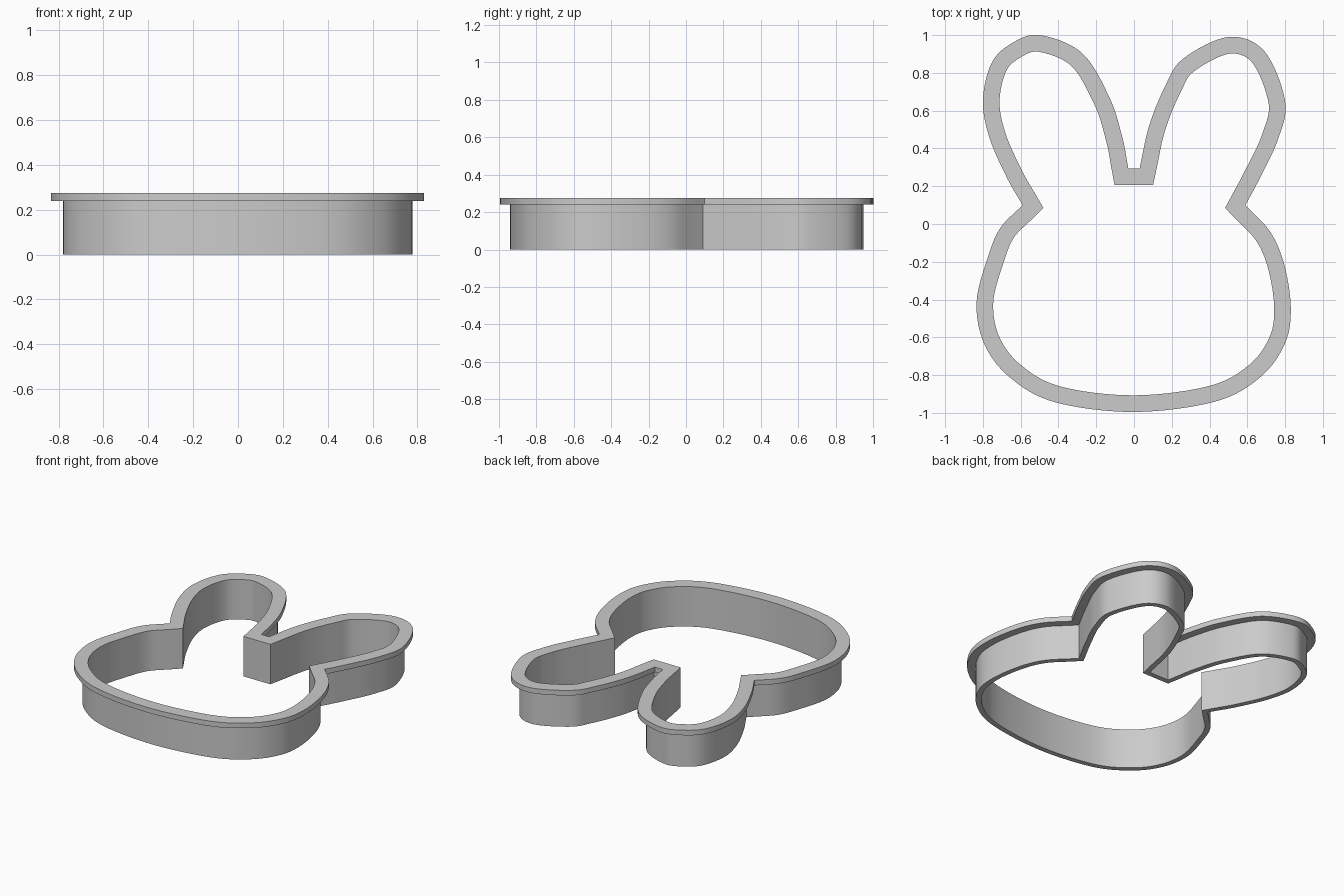
import bpy
import bmesh
import math
from mathutils import Vector

cube = bpy.data.objects.get("Cube")
if cube:
    bpy.data.objects.remove(cube, do_unlink=True)

RIM_WIDTH = 0.088
WALL_THICKNESS = 0.035
WALL_TOP = 0.24
RIM_TOP = 0.275
STEPS = 8

# Outer outline, clockwise: smooth arcs that meet at four sharp corners
left_ear = [(-.59, .1), (-.67, .24), (-.763, .45), (-.8, .65), (-.755, .85),
            (-.65, .955), (-.5, 1), (-.275, .905), (-.13, .67), (-.062, .46), (-.03, .295)]
ear_gap = [(-.03, .295), (.03, .295)]
right_ear = [(.03, .295), (.08, .52), (.165, .73), (.26, .875), (.5, .99),
             (.69, .915), (.8, .65), (.763, .45), (.67, .25), (.59, .1)]
head = [(.59, .1), (.72, -.04), (.794, -.21), (.83, -.44), (.8, -.63), (.67, -.81),
        (.43, -.94), (0, -.995), (-.42, -.943), (-.66, -.81), (-.795, -.63),
        (-.833, -.41), (-.772, -.17), (-.707, -.02), (-.59, .1)]


def smooth_arc(points, steps):
    """Sample a Catmull-Rom spline, leaving out its last point."""
    p = [Vector(c) for c in points]
    p = [2 * p[0] - p[1]] + p + [2 * p[-1] - p[-2]]
    samples = []
    for a, b, c, d in zip(p, p[1:], p[2:], p[3:]):
        for i in range(steps):
            t = i / steps
            samples.append(b + 0.5 * t * (c - a + t * (2 * a - 5 * b + 4 * c - d
                                          + t * (3 * b - a - 3 * c + d))))
    return samples


def inward_miters(outline):
    """Mitred inward offset direction at each point of a clockwise loop."""
    miters = []
    for i, point in enumerate(outline):
        before = (point - outline[i - 1]).normalized()
        after = (outline[(i + 1) % len(outline)] - point).normalized()
        n1 = Vector((before.y, -before.x))
        n2 = Vector((after.y, -after.x))
        miters.append((n1 + n2) / (1 + n1.dot(n2)))
    return miters


def sweep(name, outline, section, material):
    """Sweep a closed section of (inset, height) pairs around the outline."""
    bm = bmesh.new()
    rings = []
    for point, miter in zip(outline, inward_miters(outline)):
        rings.append([bm.verts.new((*(point + miter * inset), z)) for inset, z in section])
    for i, ring in enumerate(rings):
        previous = rings[i - 1]
        for j in range(len(section)):
            bm.faces.new((previous[j - 1], previous[j], ring[j], ring[j - 1]))
    bmesh.ops.recalc_face_normals(bm, faces=bm.faces)
    mesh = bpy.data.meshes.new(name)
    bm.to_mesh(mesh)
    bm.free()
    obj = bpy.data.objects.new(name, mesh)
    bpy.context.collection.objects.link(obj)
    mesh.materials.append(material)
    return obj


# Plain grey material
grey = bpy.data.materials.new("light_grey")
grey.use_nodes = True
colour = (0.6, 0.6, 0.6, 1)
grey.diffuse_color = colour
grey.node_tree.nodes["Principled BSDF"].inputs["Base Color"].default_value = colour

# Thin cutting wall with a wider rim on top, swept as one solid
outline = smooth_arc(left_ear, STEPS) + smooth_arc(ear_gap, 1)
outline += smooth_arc(right_ear, STEPS) + smooth_arc(head, STEPS)
wall_inset = RIM_WIDTH - WALL_THICKNESS
section = [(RIM_WIDTH, 0), (wall_inset, 0), (wall_inset, WALL_TOP),
           (0, WALL_TOP), (0, RIM_TOP), (RIM_WIDTH, RIM_TOP)]
cutter = sweep("rabbit_cookie_cutter", outline, section, grey)

bpy.ops.object.select_all(action='DESELECT')
cutter.select_set(True)
bpy.context.view_layer.objects.active = cutter
bpy.ops.object.shade_smooth_by_angle(angle=math.radians(30))
